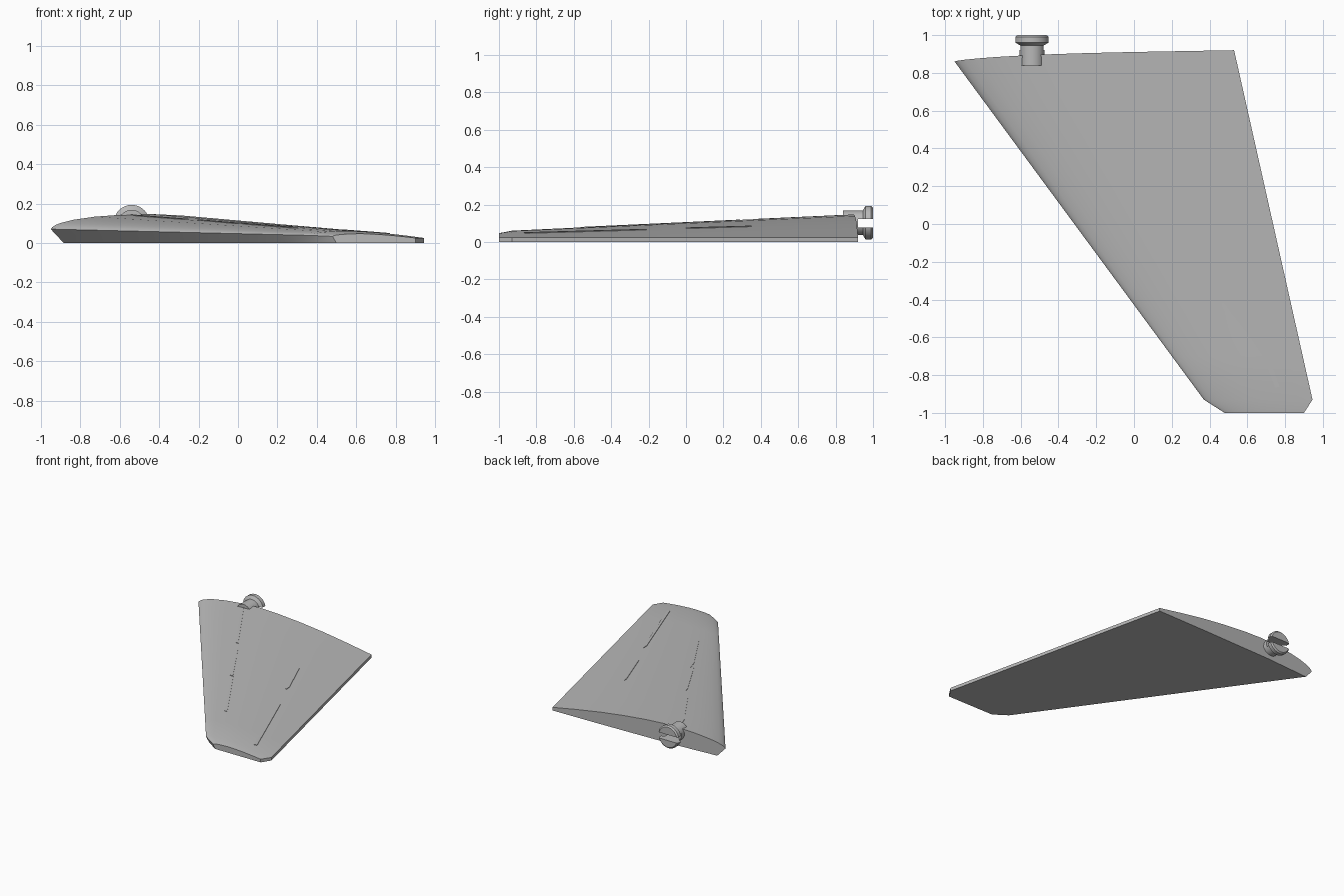
import bpy, bmesh, math
from mathutils import Matrix, Vector

cube = bpy.data.objects.get("Cube")
if cube:
    bpy.data.objects.remove(cube, do_unlink=True)

grey = bpy.data.materials.new("light grey")
grey.use_nodes = True
grey.diffuse_color = (0.48, 0.48, 0.48, 1)
grey.node_tree.nodes["Principled BSDF"].inputs["Base Color"].default_value = (0.48, 0.48, 0.48, 1)


def finish(bm, name, smooth=True):
    bmesh.ops.recalc_face_normals(bm, faces=bm.faces)
    mesh = bpy.data.meshes.new(name)
    bm.to_mesh(mesh)
    bm.free()
    mesh.materials.append(grey)
    ob = bpy.data.objects.new(name, mesh)
    bpy.context.collection.objects.link(ob)
    if smooth:
        bpy.ops.object.select_all(action='DESELECT')
        ob.select_set(True)
        bpy.context.view_layer.objects.active = ob
        bpy.ops.object.shade_smooth_by_angle(angle=math.radians(30))
    return ob


# Upper airfoil curve at the root: (chord fraction, height)
PROFILE = [(0, .07), (.005, .08), (.015, .09), (.035, .102), (.08, .118), (.15, .133),
           (.24, .143), (.34, .147), (.45, .139), (.58, .121), (.72, .095), (.86, .062), (1, .025)]
EDGE = .025


def height(u, scale):
    for (a, za), (b, zb) in zip(PROFILE, PROFILE[1:]):
        if u <= b:
            z = za + (zb - za) * (u - a) / (b - a)
            return EDGE + (z - EDGE) * scale
    return EDGE


def section(bm, lead, trail, scale, bulge=0):
    lead, trail = Vector(lead), Vector(trail)

    def vert(u, z):
        p = lead.lerp(trail, u)
        return bm.verts.new((p.x, p.y + bulge * math.sin(math.pi * u ** .6), z))
    ring = [vert(u, height(u, scale)) for u, _ in PROFILE]
    return ring + [vert(u, 0) for u in (1, .7, .3, .044)]


# Wing: lofted flat-bottomed airfoil with a clipped tip
ROOT = ((-.95, .86), (.53, .92))
TIP = ((.37, -.93), (.945, -.93))
bm = bmesh.new()
rings = []
STEPS = 8
for i in range(STEPS + 1):
    f = i / STEPS
    lead = Vector(ROOT[0]).lerp(Vector(TIP[0]), f)
    trail = Vector(ROOT[1]).lerp(Vector(TIP[1]), f)
    rings.append(section(bm, lead, trail, 1 - .71 * f, .018 * (1 - f)))
rings.append(section(bm, (.48, -1), (.90, -1), .18))
for a, b in zip(rings, rings[1:]):
    for k in range(len(a)):
        n = (k + 1) % len(a)
        bm.faces.new((a[k], a[n], b[n], b[k]))
bm.faces.new(rings[0])
bm.faces.new(rings[-1])
finish(bm, "wing")


# Spar ridges: slivers that just break the upper skin
def skin(x, y):
    f = min(max((.9 - y) / 1.83, 0), 1)
    lead, trail = -.95 + 1.32 * f, .53 + .415 * f
    return height((x - lead) / (trail - lead), 1 - .71 * f)


RIDGES = {
    "front_spar_inner": [(-.56, .88), (-.25, .36), (-.272, .36), (-.51, .75)],
    "front_spar_middle": [(-.205, .29), (-.19, .27), (.015, -.085), (-.01, -.085), (-.2, .265)],
    "front_spar_outer": [(.01, -.07), (.302, -.565), (.276, -.565), (.035, -.15)],
    "rear_spar_inner": [(.295, .35), (.31, .33), (.425, .04), (.428, 0), (.415, 0), (.298, .32)],
    "rear_spar_outer": [(.522, -.21), (.535, -.235), (.77, -.86), (.748, -.867), (.525, -.26)],
}
for name, outline in RIDGES.items():
    bm = bmesh.new()
    top = [bm.verts.new((x, y, skin(x, y) + .004)) for x, y in outline]
    base = [bm.verts.new((x, y, skin(x, y) - .02)) for x, y in outline]
    bm.faces.new(top)
    bm.faces.new(base[::-1])
    for k in range(len(top)):
        n = (k + 1) % len(top)
        bm.faces.new((top[k], base[k], base[n], top[n]))
    finish(bm, name, False)

# Root pin: turned along y with a flared head
SEGMENTS = 32
bm = bmesh.new()
loops = []
for y, r in [(.84, .065), (.945, .065), (.96, .09), (.99, .09), (1, .08)]:
    loops.append([bm.verts.new((-.54 + r * math.cos(a), y, .103 + r * math.sin(a)))
                  for a in (2 * math.pi * k / SEGMENTS for k in range(SEGMENTS))])
for a, b in zip(loops, loops[1:]):
    for k in range(SEGMENTS):
        n = (k + 1) % SEGMENTS
        bm.faces.new((a[k], a[n], b[n], b[k]))
bm.faces.new(loops[0])
bm.faces.new(loops[-1])
pin = finish(bm, "root_pin")

# Slot through the pin head
bm = bmesh.new()
bmesh.ops.create_cube(bm, size=1, matrix=Matrix.Translation((-.54, 1.0, .1)) @ Matrix.Diagonal((.4, .16, .045, 1)))
cutter = finish(bm, "pin_slot_cutter", False)
cutter.hide_render = True
cutter.hide_viewport = True
cutter.display_type = 'WIRE'
cut = pin.modifiers.new("slot", 'BOOLEAN')
cut.operation = 'DIFFERENCE'
cut.solver = 'EXACT'
cut.object = cutter
